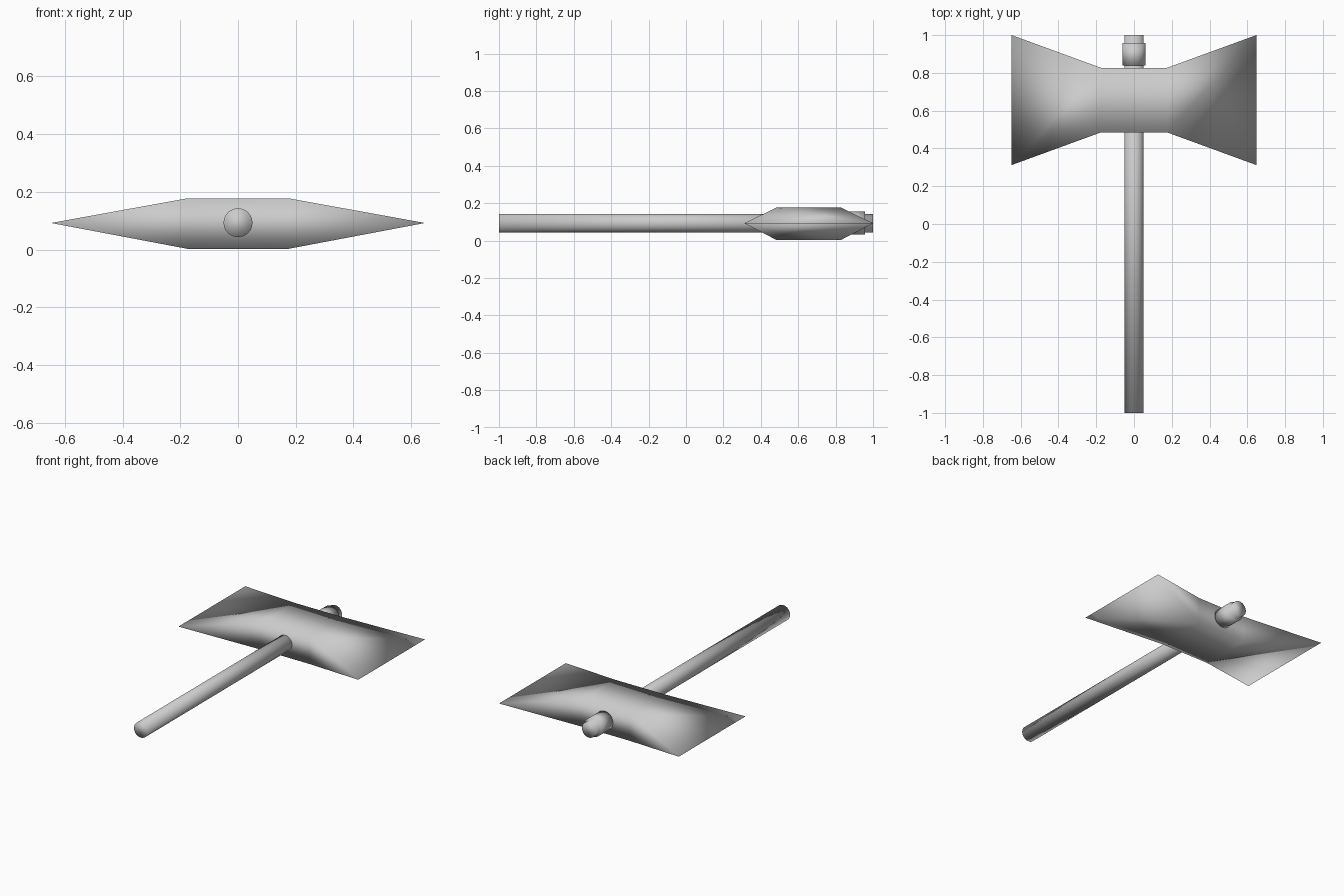
import bpy, bmesh, math

cube = bpy.data.objects.get("Cube")
if cube:
    bpy.data.objects.remove(cube, do_unlink=True)

grey = bpy.data.materials.new("light grey")
grey.use_nodes = True
tone = (0.6, 0.6, 0.6, 1)
grey.diffuse_color = tone
grey.node_tree.nodes["Principled BSDF"].inputs["Base Color"].default_value = tone

MID = 0.093  # height of the centre line


def finish(obj, name):
    obj.name = obj.data.name = name
    obj.data.materials.append(grey)
    for face in obj.data.polygons:
        face.use_smooth = True


def rod(name, radius, y0, y1):
    bpy.ops.mesh.primitive_cylinder_add(
        vertices=32, radius=radius, depth=y1 - y0,
        location=(0, (y0 + y1) / 2, MID), rotation=(math.pi / 2, 0, 0))
    finish(bpy.context.object, name)


# Handle through the head, and the collar behind it
rod("handle", 0.05, -1, 1)
rod("collar", 0.061, 0.838, 0.957)

# Double-bitted head: a central block flaring to a knife edge on each side
bm = bmesh.new()
bmesh.ops.create_cube(bm, size=1)
for v in bm.verts:
    v.co = (v.co.x * 0.35, v.co.y * 0.342 + 0.656, v.co.z * 0.175 + MID - 0.003)
bm.faces.ensure_lookup_table()
for face in [f for f in bm.faces if abs(f.normal.x) > 0.9]:
    side = 1 if face.normal.x > 0 else -1
    tip = bmesh.ops.extrude_discrete_faces(bm, faces=[face])["faces"][0]
    for v in tip.verts:
        back = v.co.y > 0.656
        v.co = (side * 0.648, 1.0 if back else 0.312, MID - 0.001)
bmesh.ops.remove_doubles(bm, verts=bm.verts, dist=0.001)
bmesh.ops.recalc_face_normals(bm, faces=bm.faces)
mesh = bpy.data.meshes.new("axe_head")
bm.to_mesh(mesh)
bm.free()
head = bpy.data.objects.new("axe_head", mesh)
bpy.context.collection.objects.link(head)
finish(head, "axe_head")
